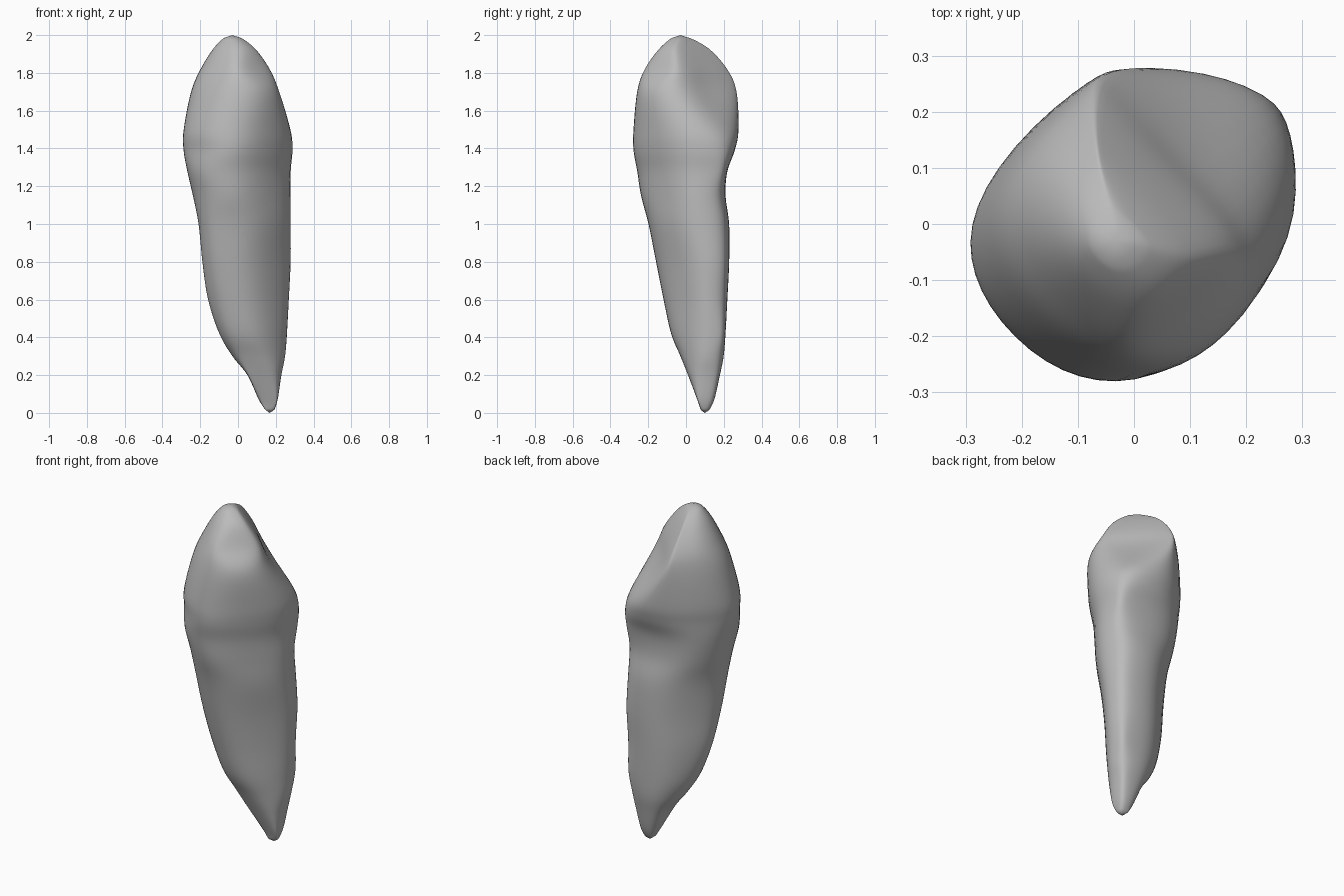
import bpy, bmesh, math
from mathutils import Vector

cube = bpy.data.objects.get("Cube")
if cube:
    bpy.data.objects.remove(cube, do_unlink=True)

# Cross-section limits in hundredths, from root tip to crown tip:
# height, then low and high along x, y, the x+y diagonal and the y-x diagonal
SECTIONS = [
    (1, 15, 19, 8, 12, 16, 21, -7, -2),
    (7, 11, 21, 6, 15, 13, 24, -10, 1),
    (20, 5, 23, 1, 18, 5, 27, -12, 6),
    (30, -3, 25, -3, 20, -1, 29, -13, 10),
    (42, -10, 26, -8, 21, -8, 31, -14, 13),
    (60, -16, 27, -12, 22, -14, 31, -15, 15),
    (80, -19, 28, -16, 23, -19, 32, -17, 16),
    (100, -21, 28, -20, 23, -23, 31, -20, 18),
    (115, -24, 28, -24, 21, -26, 30, -21, 21),
    (128, -27, 28, -26, 22, -29, 32, -22, 23),
    (139, -29, 29, -28, 26, -29, 33, -24, 24),
    (150, -29, 28, -28, 28, -29, 30, -25, 25),
    (170, -25, 22, -26, 27, -24, 17, -25, 24),
    (182, -20, 17, -22, 22, -19, 11, -18, 21),
    (193, -13, 9, -14, 12, -13, 4, -12, 13),
    (199, -7, 1, -7, 1, -8, -1, -4, 4),
]
STEPS = 6
SIDES = 8 * STEPS
DIAGONAL = math.sqrt(0.5)


def spline(a, b, c, d, t):
    """Smooth interpolation from b to c."""
    return b + 0.5 * t * (c - a + t * (2 * a - 5 * b + 4 * c - d + t * (3 * (b - c) + d - a)))


def bump(value, middle, width):
    return math.exp(-((value - middle) / width) ** 2)


def remap(values, low, high):
    a, b = min(values), max(values)
    return [low + (v - a) * (high - low) / (b - a) for v in values]


def ring_points(section):
    """Round curve inside an octagon, touching the middle of every side."""
    z, x0, x1, y0, y1, u0, u1, v0, v1 = [n / 100 for n in section]
    u, v = (u0 + u1) / 2, (v0 + v1) / 2
    cx = ((x0 + x1) / 2 + (u - v) * DIAGONAL) / 2
    cy = ((y0 + y1) / 2 + (u + v) * DIAGONAL) / 2
    cu, cv = (cx + cy) * DIAGONAL, (cy - cx) * DIAGONAL
    reach = [x1 - cx, u1 - cu, y1 - cy, v1 - cv, cx - x0, cu - u0, cy - y0, cv - v0]
    # No side may lie beyond the corner of its neighbours
    for k in (1, 3, 5, 7, 0, 2, 4, 6):
        reach[k] = min(reach[k], (reach[k - 1] + reach[(k + 1) % 8]) * DIAGONAL)
    corners = []
    for k in range(8):
        out = Vector((math.cos(k * math.pi / 4), math.sin(k * math.pi / 4)))
        along = reach[(k + 1) % 8] / DIAGONAL - reach[k]
        corners.append(out * reach[k] + Vector((-out.y, out.x)) * along)
    xs, ys = [], []
    for k, corner in enumerate(corners):
        start = (corners[k - 1] + corner) / 2
        end = (corner + corners[(k + 1) % 8]) / 2
        for s in range(STEPS):
            t = s / STEPS
            p = start.lerp(corner, t).lerp(corner.lerp(end, t), t)
            # Shallow hollow on the inner crown face
            hollow = bump(math.atan2(p.y, p.x), 0.8, 0.5) * bump(z, 1.7, 0.15)
            p *= 1 - 0.08 * hollow
            xs.append(cx + p.x)
            ys.append(cy + p.y)
    return [Vector((x, y, z)) for x, y in zip(remap(xs, x0, x1), remap(ys, y0, y1))]


# Smoothly spaced outlines from root to crown
outlines = []
last = len(SECTIONS) - 1
for i in range(last):
    near = [SECTIONS[max(0, min(last, i + k))] for k in (-1, 0, 1, 2)]
    for s in range(STEPS):
        outlines.append([spline(*column, s / STEPS) for column in zip(*near)])
outlines.append(SECTIONS[last])

# Skin the outlines and close both tips
bm = bmesh.new()
rings = [[bm.verts.new(p) for p in ring_points(o)] for o in outlines]
for low, high in zip(rings, rings[1:]):
    for i in range(SIDES):
        j = (i + 1) % SIDES
        bm.faces.new((low[i], low[j], high[j], high[i]))
for ring, height in ((rings[0], 0.0), (rings[-1], 2.0)):
    tip = sum((v.co for v in ring), Vector()) / SIDES
    tip.z = height
    point = bm.verts.new(tip)
    for i in range(SIDES):
        bm.faces.new((ring[i], ring[(i + 1) % SIDES], point))

# Even out the ridges, keeping the heights
for _ in range(3):
    bmesh.ops.smooth_vert(bm, verts=bm.verts, factor=0.5, use_axis_x=True, use_axis_y=True)
bmesh.ops.recalc_face_normals(bm, faces=bm.faces)

mesh = bpy.data.meshes.new("tooth")
bm.to_mesh(mesh)
bm.free()
tooth = bpy.data.objects.new("tooth", mesh)
bpy.context.collection.objects.link(tooth)
for face in mesh.polygons:
    face.use_smooth = True

# Plain grey surface
grey = bpy.data.materials.new("plain_grey")
grey.use_nodes = True
colour = (0.5, 0.5, 0.5, 1)
grey.diffuse_color = colour
grey.node_tree.nodes["Principled BSDF"].inputs["Base Color"].default_value = colour
mesh.materials.append(grey)
